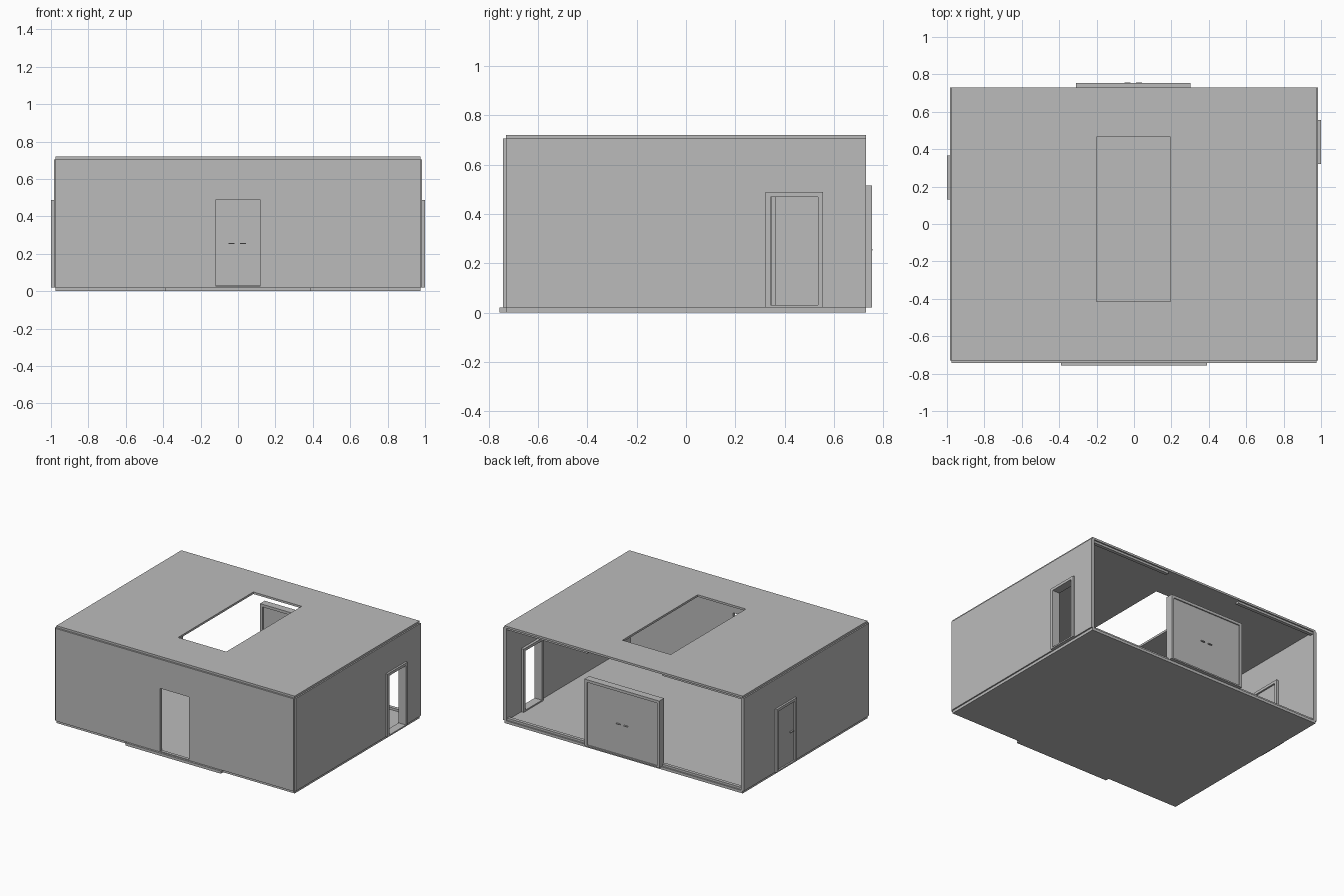
import bpy
import bmesh
from mathutils import Vector

if "Cube" in bpy.data.objects:
    bpy.data.objects.remove(bpy.data.objects["Cube"], do_unlink=True)

grey = bpy.data.materials.new("plain grey")
grey.use_nodes = True
COLOUR = (0.5, 0.5, 0.5, 1)
grey.diffuse_color = COLOUR
grey.node_tree.nodes["Principled BSDF"].inputs["Base Color"].default_value = COLOUR


def finish(name, bm):
    bmesh.ops.recalc_face_normals(bm, faces=bm.faces)
    mesh = bpy.data.meshes.new(name)
    bm.to_mesh(mesh)
    bm.free()
    mesh.materials.append(grey)
    obj = bpy.data.objects.new(name, mesh)
    bpy.context.collection.objects.link(obj)
    return obj


def box(name, x, y, z):
    """Block given by its (low, high) range on each axis."""
    bm = bmesh.new()
    bmesh.ops.create_cube(bm, size=1)
    for v in bm.verts:
        v.co = Vector(r[0] if c < 0 else r[1] for c, r in zip(v.co, (x, y, z)))
    return finish(name, bm)


def holed_panel(name, axis, depth, outer, inner):
    """Slab across one axis with a rectangular hole; rectangles are (u0, u1, v0, v1)."""
    bm = bmesh.new()

    def ring(rect, d):
        u0, u1, v0, v1 = rect
        verts = []
        for co in ((u0, v0), (u1, v0), (u1, v1), (u0, v1)):
            co = list(co)
            co.insert(axis, d)
            verts.append(bm.verts.new(co))
        return verts

    rings = [ring(outer, depth[0]), ring(outer, depth[1]),
             ring(inner, depth[1]), ring(inner, depth[0])]
    for a, b in zip(rings, rings[1:] + rings[:1]):
        for i in range(4):
            j = (i + 1) % 4
            bm.faces.new((a[i], a[j], b[j], b[i]))
    return finish(name, bm)


X, Y, Z = 0, 1, 2
HALF_W, HALF_D = 0.975, 0.73
FLOOR, CEILING, TOP = 0.02, 0.705, 0.72

# floor, doorstep and roof with skylight opening
box("floor", (-HALF_W, HALF_W), (-HALF_D, HALF_D), (0, FLOOR))
box("doorstep", (-0.39, 0.39), (-0.757, -HALF_D), (0, FLOOR))
holed_panel("roof", Z, (CEILING, TOP), (-HALF_W, HALF_W, -HALF_D, HALF_D),
            (-0.2, 0.195, -0.415, 0.465))

# front wall with open doorway
holed_panel("front_wall", Y, (-0.743, -0.72), (-HALF_W, HALF_W, FLOOR, CEILING),
            (-0.117, 0.118, 0.025, 0.49))

# side walls with framed doorways
DOOR_TOP, RIM = 0.488, 0.02
for side, sign, y0, y1 in (("left", 1, 0.322, 0.555), ("right", -1, 0.132, 0.365)):
    def across(a, b):
        return tuple(sorted((sign * a, sign * b)))
    holed_panel(side + "_wall", X, across(0.96, 0.985),
                (-HALF_D, HALF_D, FLOOR, CEILING),
                (y0 + 0.01, y1 - 0.01, FLOOR + 0.004, DOOR_TOP - 0.01))
    holed_panel(side + "_door_frame", X, across(0.94, 1.0),
                (y0, y1, FLOOR, DOOR_TOP),
                (y0 + RIM, y1 - RIM, FLOOR + 0.01, DOOR_TOP - RIM))

# closed door on the right side, with handles on both faces
box("right_door_leaf", (-0.988, -0.952), (0.15, 0.347), (0.028, 0.47))
for face, x in (("outer", (-1.0, -0.988)), ("inner", (-0.952, -0.94))):
    box("right_door_handle_" + face, x, (0.168, 0.2), (0.251, 0.257))

# double door standing in the open back
BACK_TOP = 0.515
holed_panel("back_door_frame", Y, (0.7, 0.755), (-0.31, 0.303, FLOOR, BACK_TOP),
            (-0.29, 0.283, FLOOR + 0.01, BACK_TOP - RIM))
box("back_door_leaf", (-0.292, 0.285), (0.71, 0.747), (0.028, 0.497))
for face, y in (("outer", (0.747, 0.757)), ("inner", (0.7, 0.71))):
    for side, x in (("left", (0.012, 0.044)), ("right", (-0.05, -0.018))):
        box(f"back_door_handle_{face}_{side}", x, y, (0.251, 0.257))

# glazing rails along floor and ceiling beside the back door
for side, x in (("left", (0.303, 0.96)), ("right", (-0.96, -0.31))):
    box("floor_rail_" + side, x, (0.695, 0.72), (FLOOR, 0.036))
    box("ceiling_rail_" + side, x, (0.695, 0.72), (0.689, CEILING))
